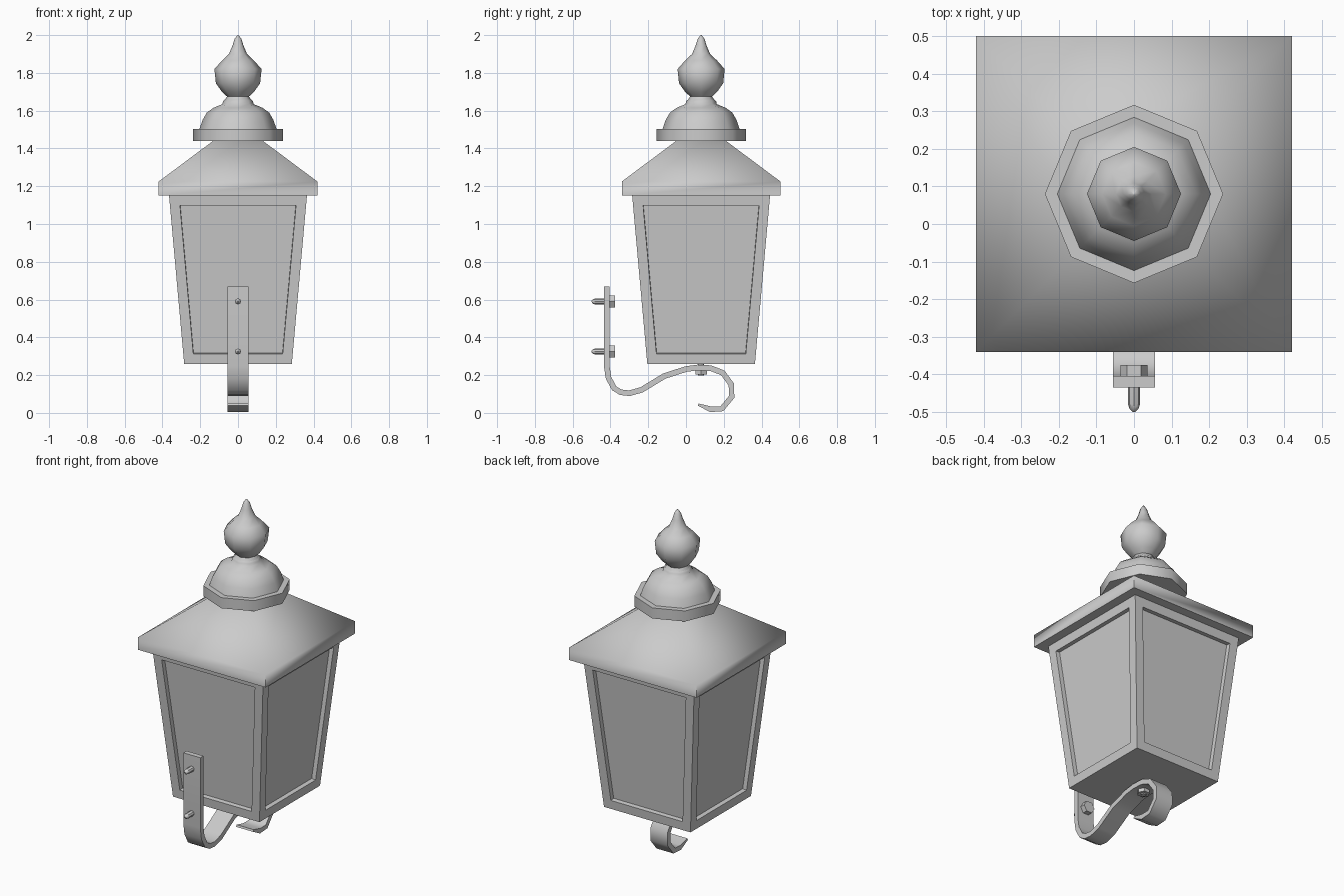
import bpy, bmesh
from math import pi, radians, cos, sin
from mathutils import Vector

if "Cube" in bpy.data.objects:
    bpy.data.objects.remove(bpy.data.objects["Cube"])

CY = 0.08  # lantern axis in y


def finish(name, bm, angle=40):
    bmesh.ops.recalc_face_normals(bm, faces=bm.faces)
    me = bpy.data.meshes.new(name)
    bm.to_mesh(me)
    bm.free()
    ob = bpy.data.objects.new(name, me)
    bpy.context.collection.objects.link(ob)
    bpy.ops.object.select_all(action='DESELECT')
    ob.select_set(True)
    bpy.context.view_layer.objects.active = ob
    bpy.ops.object.shade_smooth_by_angle(angle=radians(angle))
    return ob


def loft(profile, sides, turn=0.0):
    """Capped rings of (radius, height) around local z."""
    bm = bmesh.new()
    rings = []
    for r, z in profile:
        rings.append([bm.verts.new((r * cos(turn + 2 * pi * i / sides),
                                    r * sin(turn + 2 * pi * i / sides), z))
                      for i in range(sides)])
    for a, b in zip(rings, rings[1:]):
        for i in range(sides):
            j = (i + 1) % sides
            bm.faces.new((a[i], a[j], b[j], b[i]))
    bm.faces.new(rings[0])
    bm.faces.new(rings[-1])
    return bm


def square(profile):
    return loft([(h * 2 ** 0.5, z) for h, z in profile], 4, pi / 4)


# Tapered lantern body with four recessed panes
bm = square([(0.285, 0.26), (0.365, 1.15)])
bm.normal_update()
bmesh.ops.recalc_face_normals(bm, faces=bm.faces)
panes = [f for f in bm.faces if abs(f.normal.z) < 0.5]
bmesh.ops.inset_individual(bm, faces=panes, thickness=0.053, use_even_offset=True)
bmesh.ops.inset_individual(bm, faces=panes, thickness=0.002, depth=-0.025)
finish("lantern_body", bm, 50).location.y = CY

# Square roof
finish("roof", square([(0.42, 1.15), (0.42, 1.225), (0.125, 1.445)]), 80).location.y = CY

# Octagonal collar, dome and finial
finish("collar", loft([(0.237, 1.44), (0.237, 1.503)], 8), 60).location.y = CY
finish("dome", loft([(0.205, 1.50), (0.188, 1.55), (0.165, 1.59), (0.13, 1.615),
                     (0.082, 1.635), (0.08, 1.65), (0.055, 1.67)], 8), 60).location.y = CY
finish("finial", loft([(0.075, 1.65), (0.058, 1.675), (0.085, 1.70), (0.117, 1.745),
                       (0.125, 1.82), (0.085, 1.865), (0.048, 1.90), (0.029, 1.945),
                       (0.018, 1.98), (0.003, 2.0)], 8), 60).location.y = CY

# Curled flat-bar bracket swept along a side path
path = [Vector(p) for p in [
    (-0.42, 0.67), (-0.42, 0.25), (-0.41, 0.185), (-0.38, 0.13), (-0.345, 0.109),
    (-0.30, 0.104), (-0.235, 0.122), (-0.115, 0.195), (0.0, 0.232), (0.06, 0.24),
    (0.13, 0.237), (0.195, 0.212), (0.24, 0.15), (0.242, 0.085), (0.19, 0.022),
    (0.13, 0.019), (0.065, 0.044)]]
bm = bmesh.new()
rings = []
for i, p in enumerate(path):
    d = (path[min(i + 1, len(path) - 1)] - path[max(i - 1, 0)]).normalized()
    n = Vector((-d.y, d.x)) * (0.015 if i < len(path) - 1 else 0.006)
    rings.append([bm.verts.new((x, p.x + s * n.x, p.y + s * n.y))
                  for x, s in ((-0.056, -1), (0.056, -1), (0.056, 1), (-0.056, 1))])
for a, b in zip(rings, rings[1:]):
    for i in range(4):
        j = (i + 1) % 4
        bm.faces.new((a[i], a[j], b[j], b[i]))
bm.faces.new(rings[0])
bm.faces.new(rings[-1])
finish("bracket", bm, 60)

# Wall bolts with nuts (local z runs towards -y)
for k, z in enumerate((0.59, 0.325), 1):
    for name, prof, sides in (
            ("wall_bolt", [(0.016, -0.03), (0.016, 0.06), (0.012, 0.072), (0.003, 0.08)], 8),
            ("wall_nut", [(0.036, -0.045), (0.036, -0.01)], 6)):
        ob = finish(f"{name}_{k}", loft(prof, sides), 40)
        ob.rotation_euler.x = pi / 2
        ob.location = (0, -0.42, z)

# Bolt holding the lantern on the bracket
finish("base_nut", loft([(0.035, 0.203), (0.035, 0.23)], 6), 40).location.y = CY
finish("base_bolt", loft([(0.016, 0.197), (0.016, 0.28)], 8), 40).location.y = CY
